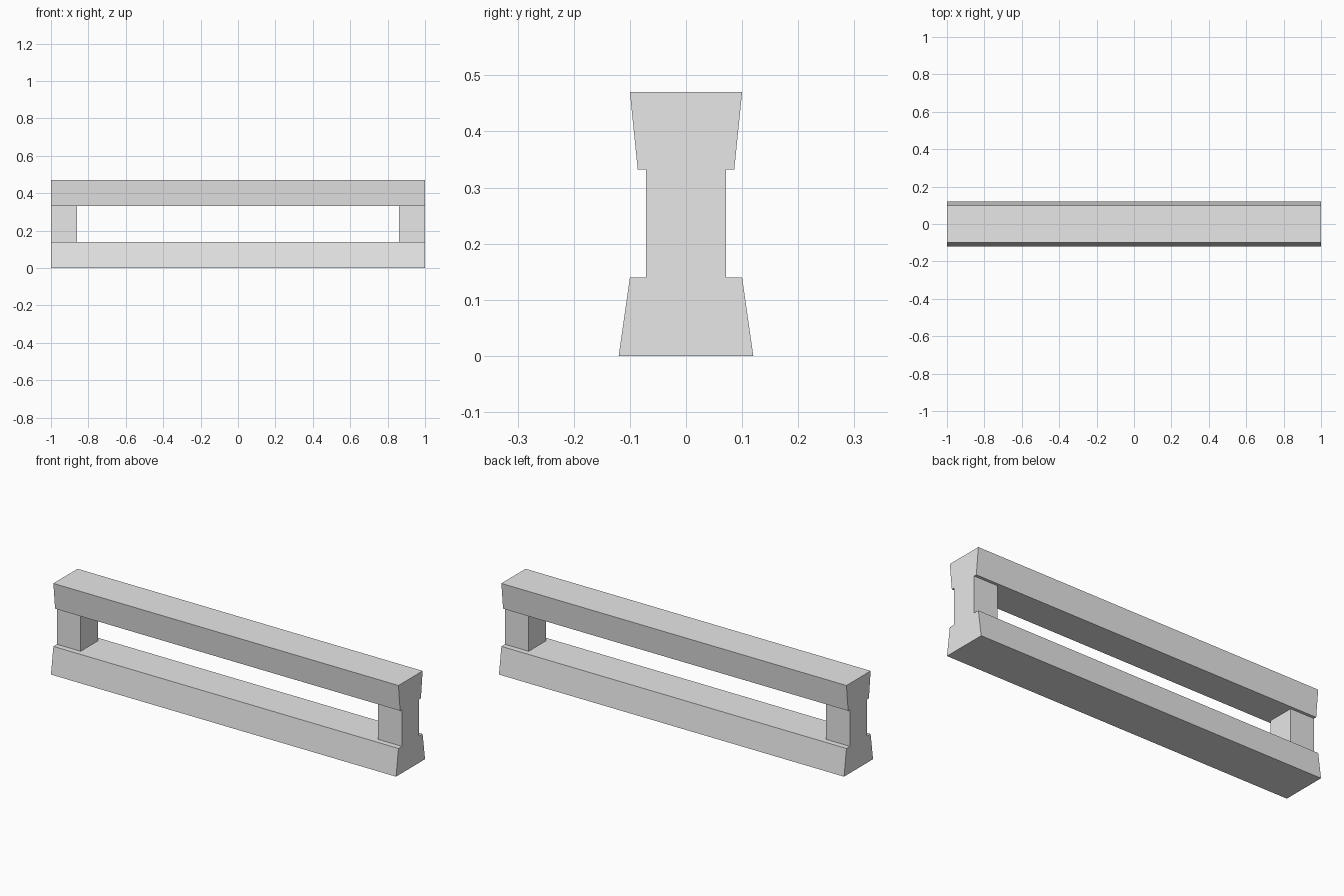
import bpy
import bmesh

cube = bpy.data.objects.get("Cube")
if cube:
    bpy.data.objects.remove(cube, do_unlink=True)

grey = bpy.data.materials.new("light_grey")
grey.use_nodes = True
colour = (0.8, 0.8, 0.8, 1)
grey.diffuse_color = colour
grey.node_tree.nodes["Principled BSDF"].inputs["Base Color"].default_value = colour


def beam(name, x0, x1, z0, z1, half_bottom, half_top):
    """Extrude a trapezoid cross-section along x."""
    bm = bmesh.new()
    profile = [(-half_bottom, z0), (half_bottom, z0), (half_top, z1), (-half_top, z1)]
    end = bm.faces.new([bm.verts.new((x0, y, z)) for y, z in profile])
    ext = bmesh.ops.extrude_face_region(bm, geom=[end])
    moved = [v for v in ext["geom"] if isinstance(v, bmesh.types.BMVert)]
    bmesh.ops.translate(bm, vec=(x1 - x0, 0, 0), verts=moved)
    bmesh.ops.recalc_face_normals(bm, faces=bm.faces)
    mesh = bpy.data.meshes.new(name)
    bm.to_mesh(mesh)
    bm.free()
    mesh.materials.append(grey)
    obj = bpy.data.objects.new(name, mesh)
    bpy.context.collection.objects.link(obj)
    return obj


# Tapered rails
beam("base_rail", -1, 1, 0, 0.14, 0.12, 0.10)
beam("top_rail", -1, 1, 0.332, 0.47, 0.086, 0.10)

# End posts
beam("left_post", 0.862, 1, 0.14, 0.332, 0.071, 0.071)
beam("right_post", -1, -0.862, 0.14, 0.332, 0.071, 0.071)
